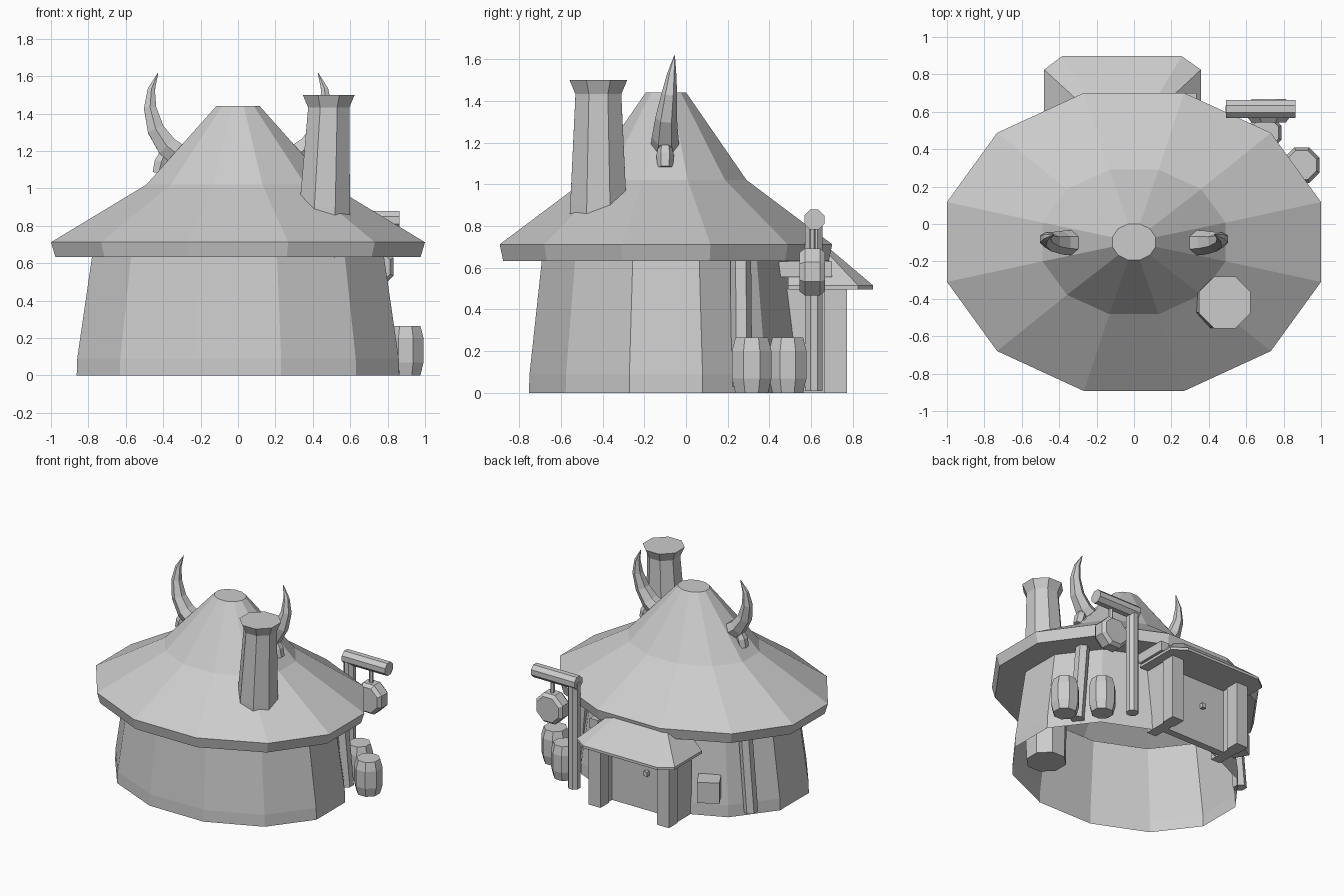
import bpy, bmesh, math
from mathutils import Vector, Matrix

cube = bpy.data.objects.get("Cube")
if cube:
    bpy.data.objects.remove(cube, do_unlink=True)

grey = bpy.data.materials.new("plain grey")
grey.use_nodes = True
colour = (0.6, 0.6, 0.6, 1)
grey.diffuse_color = colour
grey.node_tree.nodes["Principled BSDF"].inputs["Base Color"].default_value = colour


def finish(name, bm):
    bmesh.ops.recalc_face_normals(bm, faces=bm.faces)
    mesh = bpy.data.meshes.new(name)
    bm.to_mesh(mesh)
    bm.free()
    mesh.materials.append(grey)
    obj = bpy.data.objects.new(name, mesh)
    bpy.context.scene.collection.objects.link(obj)


def skin(name, rings, caps=(True, True)):
    """Join successive rings of points with quads and cap the ends."""
    bm = bmesh.new()
    rows = [[bm.verts.new(p) for p in ring] for ring in rings]
    n = len(rows[0])
    for a, b in zip(rows, rows[1:]):
        for i in range(n):
            j = (i + 1) % n
            bm.faces.new((a[i], a[j], b[j], b[i]))
    if caps[0]:
        bm.faces.new(rows[0][::-1])
    if caps[1]:
        bm.faces.new(rows[-1])
    finish(name, bm)


def oval(rx, ry, z, sides=12):
    """Ring about the hut's axis, with a flat side to the front."""
    step = math.tau / sides
    return [(rx * math.cos((i + 0.5) * step), -0.096 + ry * math.sin((i + 0.5) * step), z)
            for i in range(sides)]


def tube(name, path, radii, sides=8):
    """Faceted tube along a path, with a radius at each point."""
    pts = [Vector(p) for p in path]
    rings = []
    for k, (p, r) in enumerate(zip(pts, radii)):
        d = pts[min(k + 1, len(pts) - 1)] - pts[max(k - 1, 0)]
        turn = Vector((0, 0, 1)).rotation_difference(d.normalized()).to_matrix()
        ring = []
        for i in range(sides):
            a = math.tau * (i + 0.5) / sides
            ring.append(p + turn @ Vector((r * math.cos(a), r * math.sin(a), 0)))
        rings.append(ring)
    skin(name, rings)


def box(name, low, high, turn=0):
    low, high = Vector(low), Vector(high)
    bm = bmesh.new()
    bmesh.ops.create_cube(bm, size=1)
    bmesh.ops.scale(bm, vec=high - low, verts=bm.verts)
    bmesh.ops.rotate(bm, matrix=Matrix.Rotation(math.radians(turn), 3, "Z"), verts=bm.verts)
    bmesh.ops.translate(bm, vec=(low + high) / 2, verts=bm.verts)
    finish(name, bm)


# Hut: hollow walls, open underneath, and a broad two-pitch roof
skin("wall", [oval(0.893, 0.68, 0), oval(0.89, 0.677, 0.09), oval(0.808, 0.616, 0.635)],
     (False, False))
skin("roof", [oval(0.808, 0.616, 0.632), oval(1.01, 0.808, 0.632), oval(1.035, 0.825, 0.712),
              oval(0.507, 0.4, 1.02), oval(0.12, 0.1, 1.44)], (False, True))

# Chimney, running down inside the hut to the hearth
tube("chimney", [(0.452, -0.42, 0.1), (0.455, -0.42, 0.4), (0.464, -0.42, 0.9),
                 (0.485, -0.42, 1.43), (0.485, -0.42, 1.432), (0.485, -0.42, 1.5)],
     [0.145, 0.151, 0.146, 0.119, 0.119, 0.15])

# Horns with their sockets, and leaning wall poles on both sides
for side, s in (("left", 1), ("right", -1)):
    tube(side + "_horn", [(s * 0.3, -0.1, 1.165), (s * 0.38, -0.1, 1.225), (s * 0.44, -0.095, 1.315),
                          (s * 0.47, -0.08, 1.43), (s * 0.463, -0.068, 1.53), (s * 0.428, -0.055, 1.617)],
         [0.07, 0.064, 0.052, 0.038, 0.022, 0.002], 6)
    tube(side + "_horn_socket", [(s * 0.425, -0.1, 1.08), (s * 0.41, -0.1, 1.14), (s * 0.37, -0.1, 1.24)],
         [0.037, 0.042, 0.02], 6)
    tube(side + "_horn_peg", [(s * 0.28, -0.1, 1.08), (s * 0.42, -0.1, 1.13)], [0.03, 0.03], 6)
    tube(side + "_wall_pole", [(s * 0.745, 0.268, 0.03), (s * 0.69, 0.262, 0.65)], [0.05, 0.05], 6)

# Porch roof: chamfered eave rising to a short edge under the main roof
eave = [(-0.48, 0.49), (0.358, 0.49), (0.358, 0.825), (0.255, 0.897), (-0.385, 0.897), (-0.48, 0.825)]
ridge = [(-0.3, 0.49), (0.18, 0.49), (0.18, 0.66), (0.13, 0.69), (-0.25, 0.69), (-0.3, 0.66)]
skin("porch_roof", [[(x, y, 0.495) for x, y in eave], [(x, y, 0.515) for x, y in eave],
                    [(x, y, 0.69) for x, y in ridge]])

# Porch posts, jambs and rafters either side of the door
for side, x, rafter in (("left", 0.243, 0.3), ("right", -0.344, -0.3)):
    box(side + "_porch_post", (x - 0.05, 0.665, 0), (x + 0.05, 0.772, 0.5))
    box(side + "_door_jamb", (x - 0.04, 0.48, 0), (x + 0.04, 0.67, 0.5))
    box(side + "_rafter", (rafter - 0.035, 0.44, 0.555), (rafter + 0.035, 0.7, 0.63))
box("door", (-0.33, 0.56, 0), (0.23, 0.615, 0.5))
box("door_knob", (-0.118, 0.615, 0.275), (-0.088, 0.645, 0.31))

# Crate against the back wall
box("crate", (-0.61, 0.4, 0.15), (-0.45, 0.55, 0.31), 30)

# Barrels
for name, x, y, r in (("outer", 0.897, 0.315, 0.103), ("inner", 0.7, 0.488, 0.097)):
    tube(name + "_barrel", [(x, y, z) for z in (0, 0.07, 0.2, 0.265)],
         [r * 0.82, r, r, r * 0.82])

# Hanging sign: post, cross beam, rod and a small keg
tube("sign_post", [(0.53, 0.613, 0.01), (0.53, 0.613, 0.83)], [0.045, 0.045])
tube("sign_beam", [(0.492, 0.615, 0.83), (0.864, 0.615, 0.83)], [0.052, 0.052])
tube("sign_rod", [(0.72, 0.605, 0.66), (0.72, 0.605, 0.83)], [0.016, 0.016], 6)
tube("sign_keg", [(0.72, y, 0.58) for y in (0.543, 0.57, 0.642, 0.667)], [0.1, 0.122, 0.122, 0.1])
